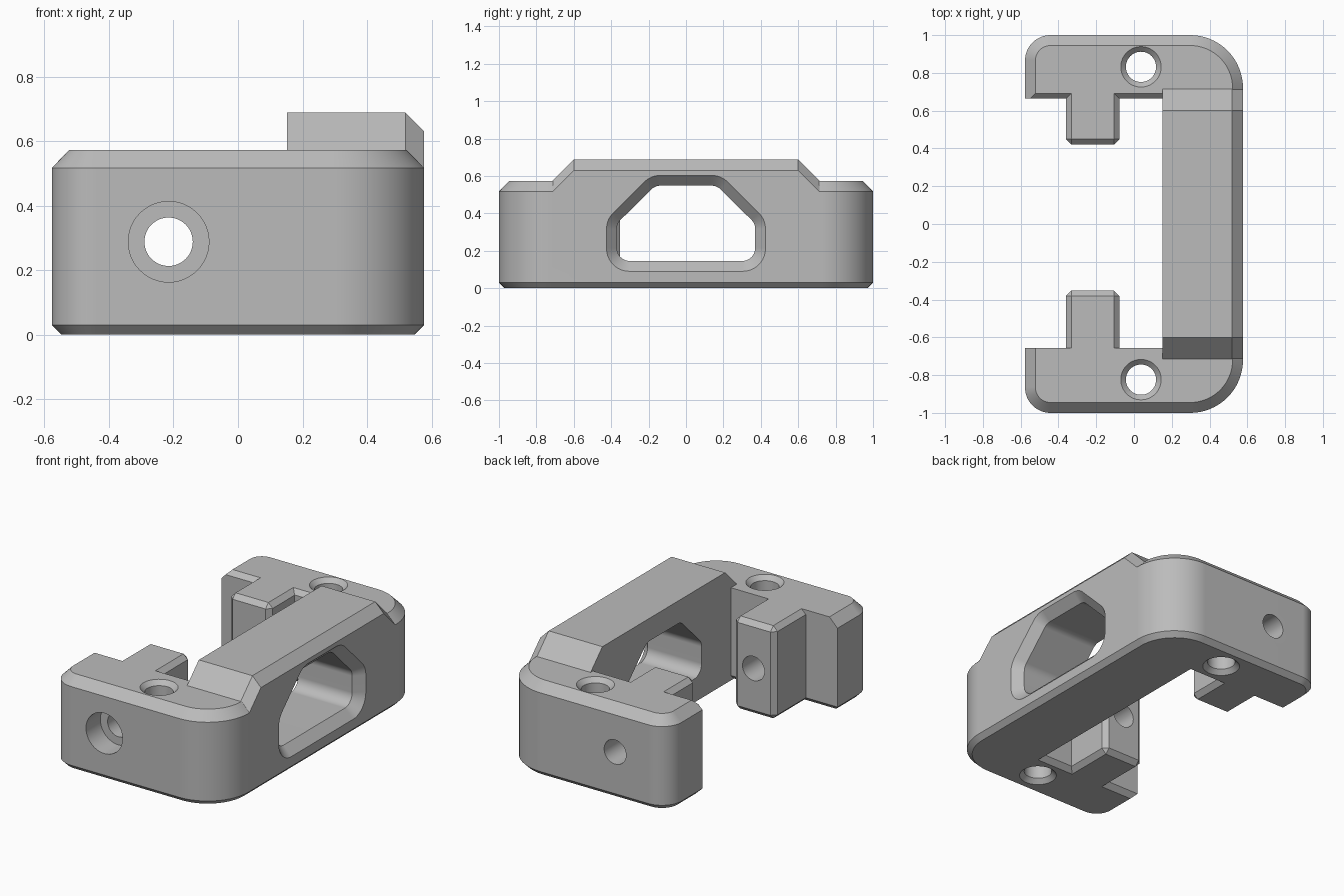
import bpy, bmesh, math
from mathutils import Vector

old = bpy.data.objects.get("Cube")
if old:
    bpy.data.objects.remove(old, do_unlink=True)

grey = bpy.data.materials.new("plain grey")
grey.use_nodes = True
grey.diffuse_color = (0.5, 0.5, 0.5, 1)
grey.node_tree.nodes["Principled BSDF"].inputs["Base Color"].default_value = (0.5, 0.5, 0.5, 1)

HALF_X, HEIGHT, SPINE_X = 0.577, 0.573, 0.152
HOLE_X, HOLE_Z = -0.215, 0.288


def rounded(points, radii, seg=12):
    """Polygon with each corner replaced by an arc."""
    out = []
    n = len(points)
    for i in range(n):
        p = Vector(points[i])
        a = (Vector(points[i - 1]) - p).normalized()
        b = (Vector(points[(i + 1) % n]) - p).normalized()
        half = a.angle(b) / 2
        r = radii[i]
        centre = p + (a + b).normalized() * r / math.sin(half)
        start = p + a * r / math.tan(half) - centre
        end = p + b * r / math.tan(half) - centre
        sweep = math.pi - 2 * half
        for k in range(seg + 1):
            t = k / seg
            v = (start * math.sin((1 - t) * sweep) + end * math.sin(t * sweep)) / math.sin(sweep)
            out.append(centre + v)
    return out


def loft(name, rings):
    """Closed solid skinned through matching rings of 3D points."""
    bm = bmesh.new()
    rows = [[bm.verts.new(p) for p in ring] for ring in rings]
    n = len(rows[0])
    for low, high in zip(rows, rows[1:]):
        for i in range(n):
            j = (i + 1) % n
            bm.faces.new((low[i], low[j], high[j], high[i]))
    bm.faces.new(rows[0])
    bm.faces.new(rows[-1])
    bmesh.ops.recalc_face_normals(bm, faces=bm.faces)
    mesh = bpy.data.meshes.new(name)
    bm.to_mesh(mesh)
    bm.free()
    mesh.materials.append(grey)
    obj = bpy.data.objects.new(name, mesh)
    bpy.context.collection.objects.link(obj)
    return obj


def along_x(ring, x):
    return [(x, p[0], p[1]) for p in ring]


def turned(name, place, profile, seg=48):
    """Round solid from (position, radius) pairs along an axis."""
    circle = [2 * math.pi * k / seg for k in range(seg)]
    return loft(name, [[place(r * math.cos(a), r * math.sin(a), t) for a in circle]
                       for t, r in profile])


def combine(target, other, operation):
    mod = target.modifiers.new("boolean", 'BOOLEAN')
    mod.operation = operation
    mod.solver = 'EXACT'
    mod.object = other
    bpy.context.view_layer.objects.active = target
    bpy.ops.object.modifier_apply(modifier=mod.name)
    bpy.data.objects.remove(other, do_unlink=True)


# Main block with rounded corners and chamfered rims
def block_ring(z, inset):
    x, y = HALF_X - inset, 1 - inset
    big, small = 0.28 - inset, 0.135 - inset
    outline = rounded([(-x, -y), (x, -y), (x, y), (-x, y)], [small, big, big, small], 16)
    return [(p.x, p.y, z) for p in outline]


bracket = loft("bracket_body", [block_ring(0, 0.03), block_ring(0.03, 0),
                                block_ring(0.517, 0), block_ring(HEIGHT, 0.055)])


# Raised spine with sloped ends and a chamfered outer edge
def spine_ring(x, drop):
    low, high = HEIGHT - drop, 0.688 - drop
    return along_x([(-0.715, 0.3), (0.715, 0.3), (0.715, low),
                    (0.6, high), (-0.6, high), (-0.715, low)], x)


spine = loft("raised_spine", [spine_ring(SPINE_X, 0), spine_ring(0.519, 0),
                              spine_ring(HALF_X, 0.058)])
combine(bracket, spine, 'UNION')

# Open middle between the two arms
pocket = [(-0.696, -0.01), (-0.656, 0.03), (-0.656, 0.8), (0.919, 0.8),
          (0.664, 0.545), (0.664, 0.03), (0.704, -0.01)]
combine(bracket, loft("pocket_cutter", [along_x(pocket, -1), along_x(pocket, SPINE_X)]),
        'DIFFERENCE')

# Chamfered tongues reaching inward from each arm
for name, y0, y1 in (("front_tongue", -0.8, -0.352), ("back_tongue", 0.42, 0.8)):
    corners = [(-0.36, y0), (-0.077, y0), (-0.077, y1), (-0.36, y1)]
    tongue = loft(name, [[(x, y, z) for x, y in corners] for z in (0, HEIGHT)])
    bm = bmesh.new()
    bm.from_mesh(tongue.data)
    bmesh.ops.bevel(bm, geom=bm.edges[:], offset=0.029, segments=1, affect='EDGES')
    bm.to_mesh(tongue.data)
    bm.free()
    combine(bracket, tongue, 'UNION')


# Window through the spine, chamfered on its outer face
def window_ring(x, grow, radius):
    side, base, top = 0.37 + grow, 0.145 - grow, 0.548 + grow
    knee, flat = 0.345 + grow * 0.4, 0.165 + grow * 0.4
    points = [(-side, base), (side, base), (side, knee), (flat, top), (-flat, top), (-side, knee)]
    return along_x(rounded(points, [radius] * 6, 10), x)


window = loft("window_cutter", [window_ring(0, 0, 0.07), window_ring(0.522, 0, 0.07),
                                window_ring(0.58, 0.058, 0.125)])
combine(bracket, window, 'DIFFERENCE')

# Vertical screw holes, countersunk at both ends
for y in (-0.824, 0.832):
    hole = turned("screw_hole_cutter", lambda a, b, t: (0.037 + a, y + b, t),
                  [(-0.01, 0.117), (0.027, 0.08), (HEIGHT - 0.027, 0.08), (HEIGHT + 0.01, 0.117)])
    combine(bracket, hole, 'DIFFERENCE')

# Long bolt hole through both arms, with a counterbore at the front
bolt = turned("bolt_hole_cutter", lambda a, b, t: (HOLE_X + a, t, HOLE_Z + b),
              [(-1.1, 0.125), (-0.86, 0.125), (-0.86, 0.075), (1.1, 0.075)])
combine(bracket, bolt, 'DIFFERENCE')

# Smooth rounds with crisp chamfers
for other in bpy.context.selected_objects:
    other.select_set(False)
bracket.select_set(True)
bpy.context.view_layer.objects.active = bracket
bpy.ops.object.shade_smooth_by_angle(angle=math.radians(20))
weighted = bracket.modifiers.new("even_normals", 'WEIGHTED_NORMAL')
weighted.keep_sharp = True
